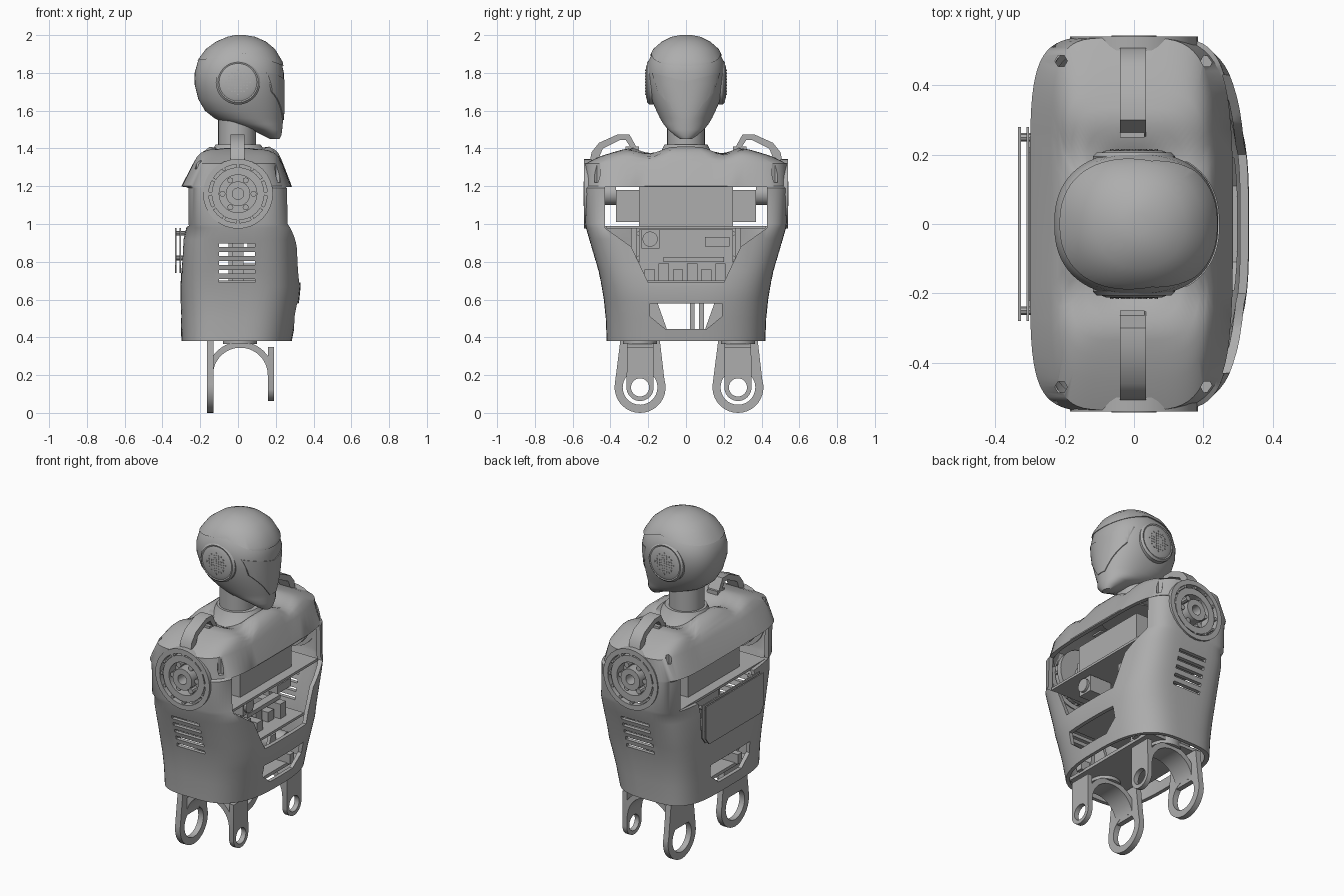
import bpy, bmesh, math
from mathutils import Vector

if "Cube" in bpy.data.objects:
    bpy.data.objects.remove(bpy.data.objects["Cube"], do_unlink=True)

grey = bpy.data.materials.new("plain_grey")
grey.use_nodes = True
grey.diffuse_color = (0.42, 0.42, 0.42, 1)
grey.node_tree.nodes["Principled BSDF"].inputs["Base Color"].default_value = grey.diffuse_color


def finish(name, bm):
    bmesh.ops.recalc_face_normals(bm, faces=bm.faces)
    mesh = bpy.data.meshes.new(name)
    bm.to_mesh(mesh)
    bm.free()
    mesh.materials.append(grey)
    ob = bpy.data.objects.new(name, mesh)
    bpy.context.collection.objects.link(ob)
    smooth(ob)
    return ob


def smooth(ob):
    bpy.ops.object.select_all(action='DESELECT')
    ob.select_set(True)
    bpy.context.view_layer.objects.active = ob
    bpy.ops.object.shade_smooth_by_angle(angle=math.radians(35))


def loft(name, sections, count=64, sag=0, back=1):
    """Closed body through rounded sections (z, x_min, x_max, y_half, squareness);
    sag lowers the top in a valley on each side of the neck, back squares the rear corners."""
    bm = bmesh.new()
    rings = []
    for z, x0, x1, y, n in sections:
        ring = []
        depth = sag * min(max((z - 1.3) / .09, 0), 1)
        for i in range(count):
            a = math.tau * (i + 0.5) / count
            c, s = math.cos(a), math.sin(a)
            k = 2 / n if c > 0 else 2 / (n * back)
            px = math.copysign(abs(c) ** k, c) * (x1 - x0) / 2
            py = math.copysign(abs(s) ** k, s) * y
            dip = depth * math.exp(-((abs(py) - .19) / .07) ** 2)
            ring.append(bm.verts.new(((x0 + x1) / 2 + px, py, z - dip)))
        rings.append(ring)
    for a, b in zip(rings, rings[1:]):
        for i in range(count):
            j = (i + 1) % count
            bm.faces.new((a[i], a[j], b[j], b[i]))
    bm.faces.new(rings[0])
    bm.faces.new(rings[-1])
    return finish(name, bm)


def prism(name, pts, axis, a, b):
    """Extrude a 2D outline along x (y,z), y (x,z) or z (x,y)."""
    place = {'x': lambda p, d: (d, p[0], p[1]), 'y': lambda p, d: (p[0], d, p[1]),
             'z': lambda p, d: (p[0], p[1], d)}[axis]
    bm = bmesh.new()
    face = bm.faces.new([bm.verts.new(place(p, a)) for p in pts])
    new = bmesh.ops.extrude_face_region(bm, geom=[face])['geom']
    shift = Vector(place((0, 0), b - a))
    bmesh.ops.translate(bm, vec=shift, verts=[v for v in new if isinstance(v, bmesh.types.BMVert)])
    return finish(name, bm)


def box(name, x, y, z):
    return prism(name, [(x[0], y[0]), (x[1], y[0]), (x[1], y[1]), (x[0], y[1])], 'z', z[0], z[1])


def circle(cx, cy, r, n=32, start=0.0, sweep=math.tau):
    return [(cx + r * math.cos(start + sweep * i / n), cy + r * math.sin(start + sweep * i / n))
            for i in range(n)]


def disc(name, c, r, axis, a, b, n=32):
    return prism(name, circle(c[0], c[1], r, n), axis, a, b)


def dome(name, c, side, steps):
    """Stepped lens on the side of the head from (y, radius) pairs."""
    bm = bmesh.new()
    rings = [[bm.verts.new((x, side * y, z)) for x, z in circle(c[0], c[1], r)] for y, r in steps]
    for a, b in zip(rings, rings[1:]):
        for i in range(len(a)):
            bm.faces.new((a[i - 1], a[i], b[i], b[i - 1]))
    bm.faces.new(rings[0])
    bm.faces.new(rings[-1])
    return finish(name, bm)


def boolean(ob, tools, operation='DIFFERENCE'):
    for tool in tools:
        mod = ob.modifiers.new("cut", 'BOOLEAN')
        mod.object, mod.operation, mod.solver = tool, operation, 'EXACT'
        bpy.context.view_layer.objects.active = ob
        bpy.ops.object.modifier_apply(modifier=mod.name)
        bpy.data.objects.remove(tool, do_unlink=True)
    smooth(ob)
    return ob


def ring(name, c, r, hole, axis, a, b):
    return boolean(disc(name, c, r, axis, a, b), [disc("hole", c, hole, axis, min(a, b) - .1, max(a, b) + .1)])


def mirrored(pts):
    return pts + [(-p, q) for p, q in reversed(pts)]


# Torso shell: hollow, open at the bottom
body = [(.38, -.30, .285, .42, 2.8), (.50, -.303, .308, .425, 2.9), (.60, -.305, .325, .435, 3.1),
        (.67, -.305, .332, .447, 3.3), (.75, -.30, .325, .463, 3.6), (.92, -.29, .32, .513, 3.9),
        (.98, -.275, .315, .53, 4), (1.0, -.272, .285, .533, 5), (1.19, -.272, .28, .54, 5),
        (1.20, -.30, .285, .54, 4), (1.32, -.24, .24, .537, 4), (1.36, -.22, .225, .45, 4.2),
        (1.38, -.205, .213, .385, 4.2), (1.395, -.185, .197, .335, 4), (1.41, -.15, .165, .28, 3),
        (1.405, -.12, .135, .22, 2.4), (1.37, -.08, .10, .16, 2)]
t = .024
inside = [(z - t if z > 1.21 or z < .4 else z, a + t, b - t, y - t, n) for z, a, b, y, n in body]
cutters = [loft("cavity", inside, sag=.04, back=1.4)]
opening = mirrored([(.43, 1.195), (.43, .98), (.29, .88), (.2, .69)])
rear_opening = mirrored([(.43, 1.195), (.43, .99), (.27, .98), (.27, .82), (.2, .75)])
window = mirrored([(.19, .58), (.19, .51), (.11, .445)])
cutters += [prism("opening", opening, 'x', 0, .5), prism("rear_opening", rear_opening, 'x', -.5, 0),
            prism("window", window, 'x', -.5, .5)]
for i in range(5):
    z = .69 + i * .047
    cutters.append(box("vent", (-.1, .09), (-1, 1), (z, z + .02)))
for s in (-1, 1):
    cutters.append(disc("socket", (0, 1.16), .165, 'y', s * .44, s * .6))
    for x in (-.21, .21):
        cutters.append(disc("pocket", (x, s * .47), .018, 'z', 1.22, 1.4, 6))
boolean(loft("torso_shell", body, sag=.04, back=1.4), cutters)

# Shoulder joints and carrying handles
handle = [(.51, 1.33), (.50, 1.38), (.46, 1.43), (.36, 1.475), (.30, 1.475), (.25, 1.385), (.28, 1.385),
          (.32, 1.445), (.35, 1.445), (.44, 1.40), (.47, 1.33)]
for s, side in ((-1, "right"), (1, "left")):
    c = (0, 1.16)
    ring(side + "_shoulder_rim", c, .185, .155, 'y', s * .5, s * .541)
    ring(side + "_shoulder_bearing", c, .14, .10, 'y', s * .45, s * .53)
    disc(side + "_shoulder_backing", c, .165, 'y', s * .44, s * .47)
    ring(side + "_shoulder_hub", c, .065, .03, 'y', s * .45, s * .543)
    for p in circle(0, 1.16, .082, 6):
        disc(side + "_shoulder_bolt", p, .016, 'y', s * .45, s * .52, 8)
    for p in circle(0, 1.16, .148, 12):
        disc(side + "_rim_bolt", p, .01, 'y', s * .45, s * .535, 6)
    prism(side + "_handle", [(s * y, z) for y, z in handle], 'x', -.04, .035)
    box(side + "_handle_foot", (-.04, .03), sorted((s * .25, s * .32)), (1.36, 1.41))

# Neck and collar
loft("collar", [(1.33, -.17, .19, .18, 2), (1.38, -.14, .15, .135, 2), (1.42, -.12, .12, .115, 2)])
disc("neck", (-.005, 0), .1, 'z', 1.35, 1.62)

# Head with raised crown and face plate
skull = [(1.45, .17, .22, .03, 2), (1.47, .13, .23, .06, 2), (1.50, .07, .234, .095, 2),
         (1.53, -.06, .237, .12, 2), (1.56, -.125, .24, .138, 2.1), (1.60, -.175, .242, .157, 2.2),
         (1.66, -.21, .243, .183, 2.3), (1.74, -.23, .243, .203, 2.35), (1.80, -.23, .243, .208, 2.35),
         (1.86, -.213, .23, .201, 2.3), (1.92, -.165, .19, .168, 2.2), (1.96, -.11, .142, .122, 2.1),
         (1.985, -.05, .085, .07, 2), (1.994, -.01, .03, .025, 2)]


def puffed(d):
    return [(z + (d if z > 1.9 else 0), a - d, b + d, y + d, n) for z, a, b, y, n in skull]


loft("head", skull)
crown_side = [(-.4, 1.84), (-.15, 1.875), (.05, 1.905), (.15, 1.87), (.4, 1.78), (.4, 2.1), (-.4, 2.1)]
boolean(loft("head_crown", puffed(.006)), [prism("crown_area", crown_side, 'y', -.5, .5)], 'INTERSECT')
visor = mirrored([(.18, 1.80), (.15, 1.70), (.08, 1.62), (.03, 1.55)])
visor.insert(0, (0, 1.755))
boolean(loft("face_plate", puffed(.004)), [prism("face_area", visor, 'x', .06, .5)], 'INTERSECT')
for s, side in ((-1, "right"), (1, "left")):
    dome(side + "_ear_cover", (0, 1.75), s, [(.15, .118), (.195, .118), (.206, .107), (.204, .1), (.212, .08), (.215, .02)])
    for i in range(-4, 5):
        for j in range(-4, 5):
            if i * i + j * j < 18 and abs(i * j) != 4:
                disc(side + "_ear_grille", (i * .016, 1.75 + j * .016), .005, 'y', s * .2, s * .2165, 6)

# Equipment inside the chest
box("upper_shelf", (-.25, .25), (-.42, .42), (.975, .99))
box("battery_block", (-.19, .19), (-.25, .25), (.99, 1.2))
box("lower_shelf", (-.24, .24), (-.3, .3), (.685, .7))
for s, side in ((-1, "right"), (1, "left")):
    box(side + "_driver_box", (-.1, .1), sorted((s * .25, s * .37)), (1.01, 1.18))
    box(side + "_post", (-.03, .03), sorted((s * .26, s * .29)), (.7, .98))
    box(side + "_hip_beam", (-.2, .2), sorted((s * .22, s * .26)), (.40, .46))
    disc(side + "_hip_actuator", (s * .27, .49), .07, 'x', -.14, .14)
    disc(side + "_shoulder_actuator", (0, 1.16), .06, 'y', s * .37, s * .45)
    prism(side + "_window_gusset", [(s * .2, .58), (s * .15, .58), (s * .1, .44), (s * .2, .44)], 'x', .1, .12)
box("camera_unit", (.05, .2), (-.235, -.14), (.87, .97))
disc("camera_lens", (-.19, .92), .04, 'x', .2, .215)
box("display_unit", (.05, .2), (.1, .23), (.88, .93))
box("circuit_board", (-.05, -.03), (-.25, .25), (.70, .97))
for i in range(6):
    y = -.22 + i * .075
    box("control_module", (-.02, .12 + .03 * (i % 3)), (y, y + .055), (.70, .76 + .03 * (i % 2)))
box("cable_tray", (.1, .15), (-.12, .2), (.80, .825))
for y in (.02, .07):
    box("spine_post", (-.03, .03), (y, y + .025), (.40, .69))
box("hip_plate", (-.18, .18), (-.35, .35), (.385, .405))

# Rear access panel: outer and inner sheet on standoffs
panel = mirrored([(.28, .98), (.28, .78), (.25, .74)])
prism("rear_panel", panel, 'x', -.334, -.326)
prism("rear_panel_liner", panel, 'x', -.31, -.302)
for y in (-.25, .25):
    for z in (.82, .95):
        disc("panel_standoff", (y, z), .012, 'x', -.327, -.25, 8)

# Hip brackets: arch with a wide ring at the back and a narrow one in front
for y, side in ((-.243, "right"), (.275, "left")):
    rear = [(y + .105, .38)] + circle(y, .135, .135, 20, 0.3, -math.pi - .6) + [(y - .105, .38)]
    boolean(prism(side + "_rear_fork", rear, 'x', -.165, -.13),
            [disc("hole", (y, .135), .092, 'x', -.3, 0)])
    front = [(y + .07, .35)] + circle(y, .135, .072, 20, 0, -math.pi) + [(y - .07, .35)]
    boolean(prism(side + "_front_fork", front, 'x', .16, .19),
            [disc("hole", (y, .135), .048, 'x', 0, .3)])
    arch = circle(.0125, .2, .1775, 24, 0, math.pi + .13) + circle(.0125, .2, .145, 24, math.pi, -math.pi - .13)
    prism(side + "_fork_arch", arch, 'y', y - .07, y + .07)
    disc(side + "_hip_mount", (.01, y), .09, 'z', .365, .44)
